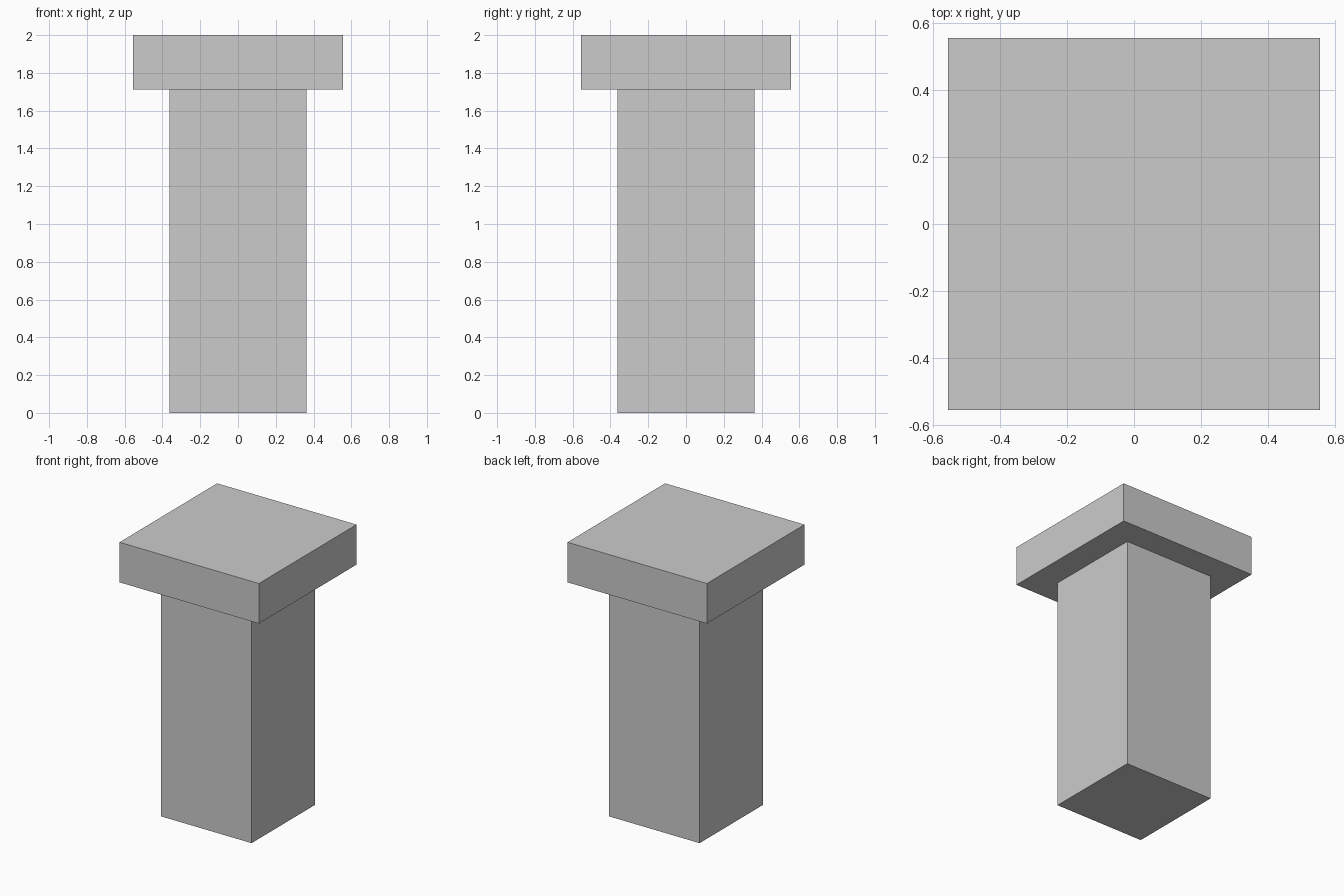
import bpy

if "Cube" in bpy.data.objects:
    bpy.data.objects.remove(bpy.data.objects["Cube"])


def box(name, width, z0, z1):
    """Square block centred on the z axis, spanning z0 to z1."""
    bpy.ops.mesh.primitive_cube_add(size=1, location=(0, 0, (z0 + z1) / 2))
    ob = bpy.context.object
    ob.name = name
    ob.scale = (width, width, z1 - z0)
    bpy.ops.object.transform_apply(location=False, rotation=False, scale=True)
    return ob


# Square post and the wider slab resting on it
box("pillar_shaft", 0.724, 0.0, 1.711)
box("pillar_cap", 1.113, 1.711, 2.0)
